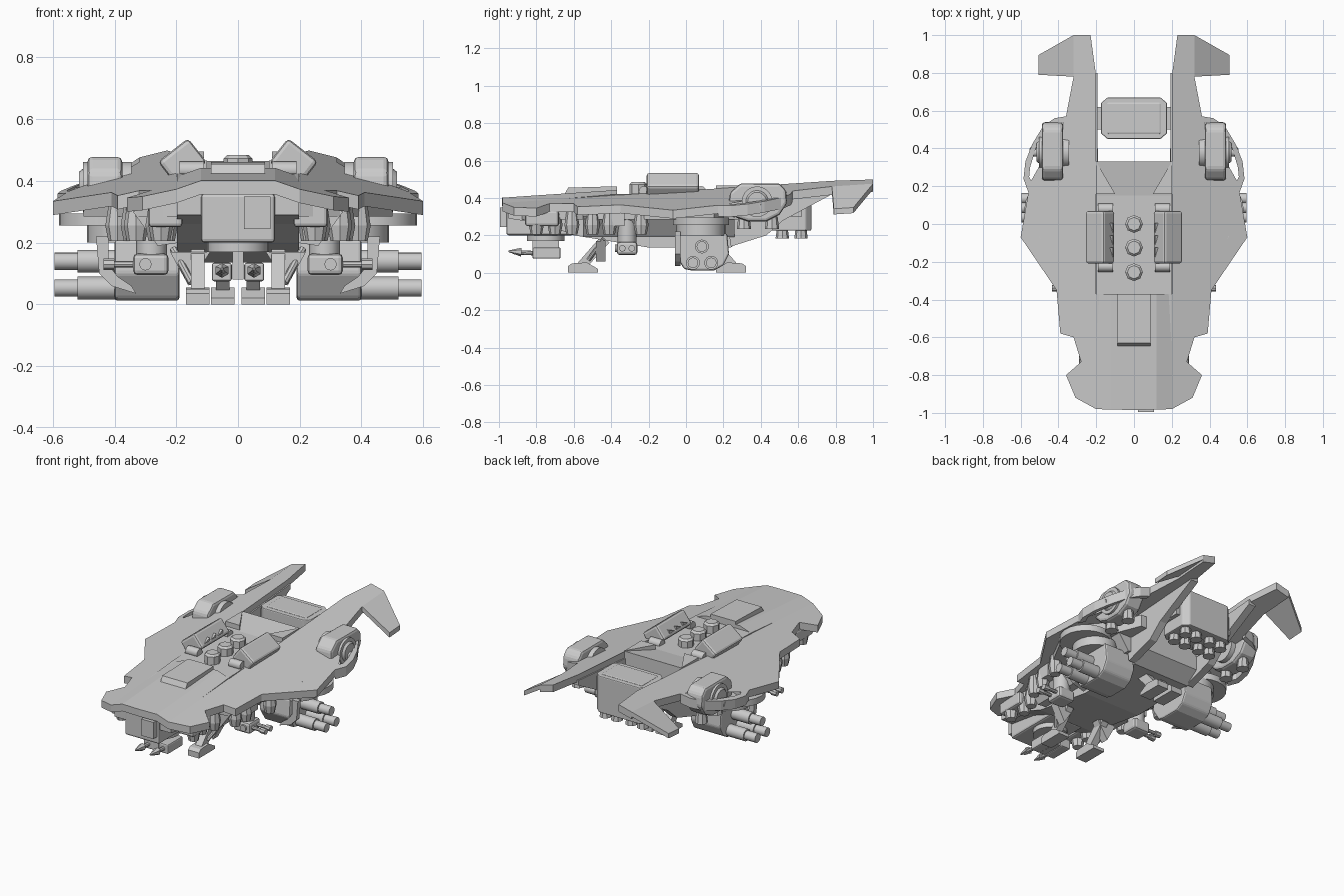
import bpy, bmesh
from math import radians
from mathutils import Matrix, Vector

if "Cube" in bpy.data.objects:
    bpy.data.objects.remove(bpy.data.objects["Cube"])


def finish(name, bm, mirror=True, bevel=0):
    bmesh.ops.recalc_face_normals(bm, faces=bm.faces[:])
    me = bpy.data.meshes.new(name)
    bm.to_mesh(me)
    bm.free()
    ob = bpy.data.objects.new(name, me)
    bpy.context.collection.objects.link(ob)
    if bevel:
        b = ob.modifiers.new("bevel", 'BEVEL')
        b.width, b.segments = bevel, 2
    if mirror:
        ob.modifiers.new("mirror", 'MIRROR')
    return ob


def box(name, lo, hi, mirror=True, bevel=0, rot=None):
    lo, hi = Vector(lo), Vector(hi)
    bm = bmesh.new()
    m = Matrix.Translation((lo + hi) / 2)
    if rot:
        m = m @ Matrix.Rotation(radians(rot[0]), 4, rot[1])
    bmesh.ops.create_cube(bm, size=1, matrix=m @ Matrix.Diagonal((*(hi - lo), 1)))
    return finish(name, bm, mirror, bevel)


def rod(name, a, b, r1, r2=None, sides=16, mirror=True):
    a, b = Vector(a), Vector(b)
    bm = bmesh.new()
    q = (b - a).to_track_quat('Z', 'Y').to_matrix().to_4x4()
    bmesh.ops.create_cone(bm, cap_ends=True, segments=sides, radius1=r1,
                          radius2=r1 if r2 is None else r2, depth=(b - a).length,
                          matrix=Matrix.Translation((a + b) / 2) @ q)
    ob = finish(name, bm, mirror)
    if sides > 8:
        for p in ob.data.polygons:
            p.use_smooth = len(p.vertices) == 4
    return ob


def solid(low, up):
    """Closed bmesh joining two matching outlines."""
    bm = bmesh.new()
    a, b = ([bm.verts.new(p) for p in loop] for loop in (low, up))
    bm.faces.new(a)
    bm.faces.new(b)
    for i in range(len(a)):
        j = (i + 1) % len(a)
        bm.faces.new((a[i], a[j], b[j], b[i]))
    return bm


def prism(name, pts, axis, lo, hi, mirror=True, bevel=0):
    """Extrude a closed 2D profile along an axis from lo to hi."""
    place = {'X': lambda p, t: (t, p[0], p[1]), 'Y': lambda p, t: (p[0], t, p[1]),
             'Z': lambda p, t: (p[0], p[1], t)}[axis]
    return finish(name, solid(*([place(p, t) for p in pts] for t in (lo, hi))), mirror, bevel)


def top(x, y):
    """Height of the faceted armour deck."""
    return 0.40 + 0.067 * (y + 1) - 0.35 * max(0, min(x, .2) - .12) - 0.25 * max(0, x - .2)


def plate(name, pts, thick, extra=0):
    """Flat outline draped on the deck surface; extra = added droop past x = 0.32."""
    bm = solid([(x, y, -thick) for x, y in pts], [(x, y, 0) for x, y in pts])
    bmesh.ops.triangulate(bm, faces=bm.faces[:])
    for x in (.12, .2):
        bmesh.ops.bisect_plane(bm, geom=bm.verts[:] + bm.edges[:] + bm.faces[:],
                               plane_co=(x, 0, 0), plane_no=(1, 0, 0))
    for v in bm.verts:
        v.co.z += top(v.co.x, v.co.y) - extra * max(0, v.co.x - .32)
    return finish(name, bm)


# Armour deck with tail booms, engine hoops and drooping tail fins
plate("armour_deck", [(0, -.985), (.2, -.98), (.31, -.92), (.36, -.8), (.28, -.73), (.32, -.6), (.39, -.58),
                      (.41, -.35), (.6, -.07), (.55, .22), (.42, .2), (.35, .25), (.33, .35), (.30, .45),
                      (.31, .52), (.37, .54), (.36, .57), (.32, .78), (.32, 1), (.23, 1), (.2, .78),
                      (.2, -.37), (0, -.37)], .045)
plate("engine_hoop", [(.56, .17), (.585, .24), (.575, .33), (.54, .42), (.48, .52), (.42, .56), (.36, .57),
                      (.36, .54), (.41, .53), (.47, .48), (.52, .4), (.55, .3), (.555, .25), (.53, .2)], .06)
plate("tail_fin", [(.32, .78), (.505, .79), (.505, .895), (.32, 1)], .03, .4)

# Central hull with sunken deck, wing undersides and nose
prism("main_hull", [(-.95, .37), (-.95, .29), (-.75, .26), (-.6, .2), (-.2, .135), (.24, .135), (.33, .2),
                    (.33, .465), (.15, .435), (-.37, .42)], 'X', -.198, .198, False)
prism("wing_underside", [(.19, -.88), (.27, -.85), (.25, -.6), (.33, -.55), (.36, -.33), (.5, -.07),
                         (.47, .15), (.36, .2), (.28, .4), (.19, .4)], 'Z', .285, .36)
prism("hull_flank", [(.19, .2), (.26, .19), (.34, .3), (.19, .36)], 'Y', -.55, .26)
box("nose_block", (-.12, -.96, .2), (.12, -.6, .36), False, .012)
box("nose_lamp", (.02, -.995, .245), (.105, -.95, .35), False)
prism("tail_keel", [(.2, .41), (.8, .46), (.8, .43), (.52, .28), (.43, .2), (.24, .14)], 'X', .192, .24)
prism("deck_ramp_side", [(.1, .16), (.2, .16), (.2, .33)], 'Z', .42, .467)
prism("front_scoop", [(-.66, .40), (-.63, .455), (-.37, .462), (-.37, .40)], 'X', -.088, .088, False)
for y in (0, -.125, -.255):
    rod("deck_hatch", (0, y, .41), (0, y, .472), .047, sides=8, mirror=False)
    rod("deck_hatch_cap", (0, y, .472), (0, y, .484), .047, .035, 8, False)

# Tilted rocket pods on the deck
box("rocket_pod", (.118, -.21, .411), (.242, .07, .511), True, .014, (38, 'Y'))
for y in (-.15, -.085, -.02):
    prism("pod_tooth", [(y - .025, .475), (y + .025, .495), (y + .025, .475)], 'X', .11, .15)
for y in (-.225, .08):
    rod("pod_pivot", (.11, y, .435), (.19, y, .435), .028, sides=12)
    box("pod_bracket", (.12, y - .02, .39), (.18, y + .02, .43))

# Rear cargo box between the booms, with lid and thrusters
prism("rear_box", [(-.14, .45), (.14, .45), (.175, .48), (.175, .64), (.14, .67), (-.14, .67), (-.175, .64),
                   (-.175, .48)], 'Z', .225, .455, False, .006)
box("rear_box_lid", (-.145, .475, .44), (.145, .645, .459), False, .015)
box("rear_box_arm", (.15, .5, .3), (.2, .62, .42))
for x in (.05, .13):
    for y in (.515, .615):
        rod("rear_nozzle", (x, y, .23), (x, y, .183), .03, .036, 8)

# Swivel engines held by the hoops
prism("engine_body", [(.225, .34), (.27, .295), (.33, .275), (.43, .275), (.5, .31), (.54, .37), (.535, .44),
                      (.5, .478), (.29, .478), (.235, .43)], 'X', .375, .488, True, .016)
rod("engine_disc", (.345, .38, .38), (.502, .38, .38), .082, sides=20)
rod("engine_hub", (.502, .38, .38), (.515, .38, .38), .06, .05, 20)
rod("engine_axle", (.32, .38, .38), (.55, .38, .35), .025, sides=10)
for y in (.31, .46):
    rod("engine_nozzle", (.43, y, .3), (.43, y, .235), .03, .038, 8)

# Side weapon mounts: turntable, pod and three outward barrels
rod("turntable", (.43, .08, .255), (.43, .08, .295), .15, sides=24)
rod("turntable_lower", (.36, .08, .2), (.36, .08, .26), .13, sides=24)
prism("weapon_block", [(-.05, .21), (-.06, .1), (-.01, .02), (.03, .012), (.15, .012), (.2, .04), (.23, .1),
                       (.22, .21)], 'X', .19, .40, True, .01)
for y, z in ((.085, .14), (.037, .053), (.135, .053)):
    rod("barrel_sleeve", (.36, y, z), (.52, y, z), .037)
    rod("barrel", (.52, y, z), (.595, y, z), .028)
prism("weapon_bracket", [(.46, .22), (.45, .1), (.41, .06), (.33, .035), (.345, .06), (.39, .09), (.42, .13),
                         (.42, .22)], 'Y', -.06, -.03)

# Chin turret with twin guns
rod("chin_ring", (0, -.75, .17), (0, -.75, .22), .1, sides=20, mirror=False)
box("chin_yoke", (-.018, -.82, .08), (.018, -.68, .18), False)
box("chin_gun", (.02, -.82, .075), (.085, -.67, .135), True, .008)
rod("chin_barrel", (.052, -.82, .105), (.052, -.92, .11), .012, sides=8)
rod("chin_muzzle", (.052, -.88, .11), (.052, -.95, .115), .024, .004, 6)

# Side guns
box("side_gun", (.225, -.37, .095), (.34, -.26, .165), True, .015)
rod("side_gun_mount", (.28, -.315, .15), (.28, -.315, .29), .05, sides=12)
for y in (-.34, -.29):
    rod("side_barrel", (.34, y, .13), (.4, y, .13), .011, sides=8)
    rod("side_muzzle", (.4, y, .13), (.435, y, .13), .018, sides=8)
rod("side_gun_sensor", (.30, -.37, .13), (.30, -.38, .13), .02, sides=12)

# Downward thrusters and housings along the wing edge
for x, y in ((.25, -.8), (.235, -.7), (.26, -.61), (.33, -.5), (.34, -.41), (.39, -.24)):
    rod("edge_thruster_upper", (x, y, .33), (x, y, .255), .028, .04, 8)
    rod("edge_thruster_lower", (x, y, .255), (x, y, .205), .04, .03, 8)
box("front_sponson", (.18, -.86, .25), (.29, -.68, .33), True, .012)
box("wing_vent", (.31, -.4, .25), (.37, -.33, .33))

# Landing gear: front pair outboard, rear pair inboard
for label, x, f, s in (("front", .13, -.47, 1), ("rear", .05, .16, -1)):
    y = lambda d: f - s * d
    prism(label + "_foot", [(y(.16), 0), (y(0), 0), (y(0), .02), (y(.06), .055), (y(.14), .05), (y(.16), .035)],
          'X', x - .038, x + .038)
    prism(label + "_leg", [(y(.12), .04), (y(.06), .03), (y(-.06), .16), (y(-.02), .2)], 'X', x - .022, x + .022)
prism("gear_door", [(.09, .17), (.22, .17), (.16, .06)], 'Y', -.48, -.43)
rod("gear_piston", (.15, -.52, .07), (.21, -.44, .18), .012, sides=8)
